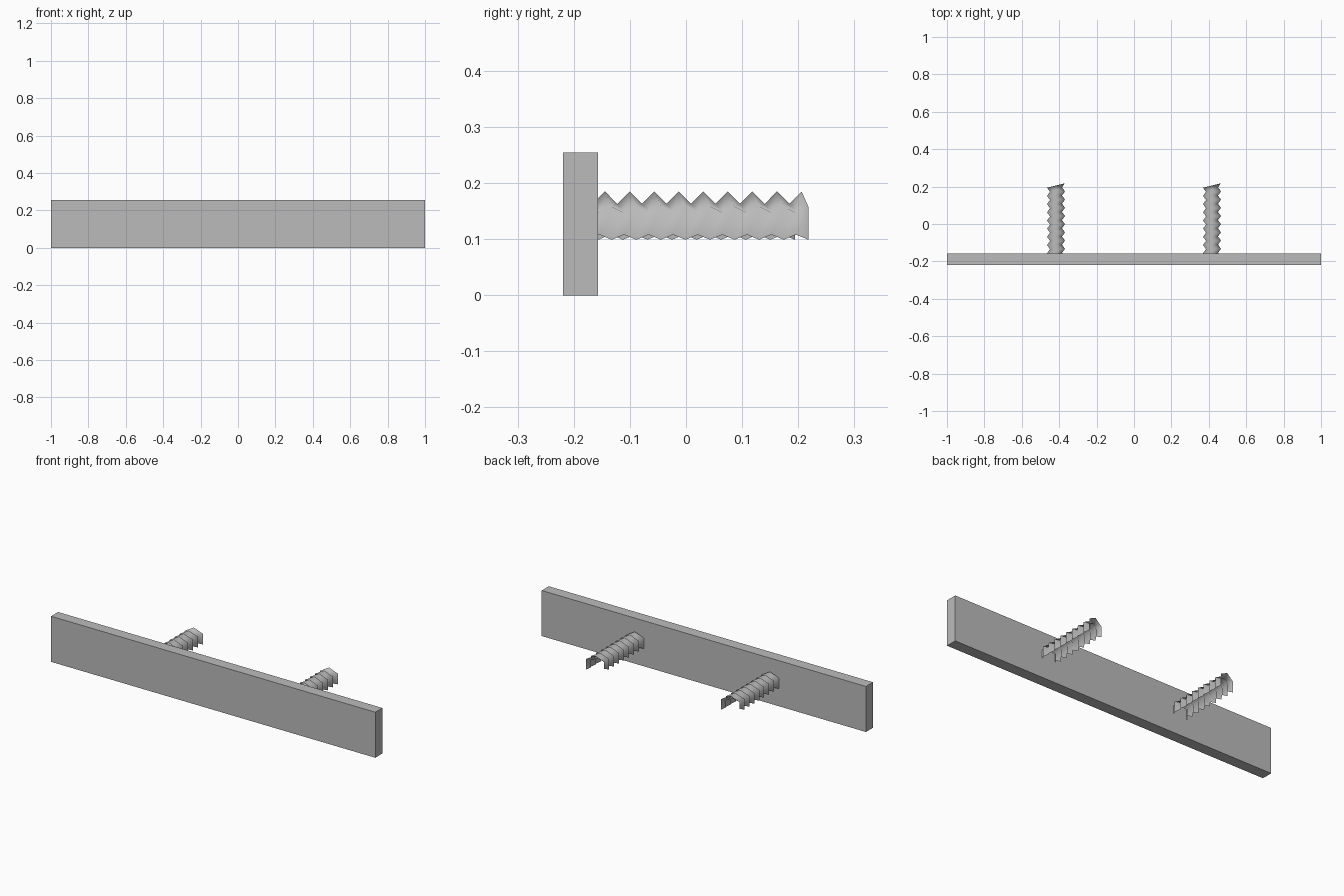
import bpy, bmesh

old = bpy.data.objects.get("Cube")
if old:
    bpy.data.objects.remove(old, do_unlink=True)

grey = bpy.data.materials.new("mid_grey")
grey.use_nodes = True
colour = (0.5, 0.5, 0.5, 1)
grey.diffuse_color = colour
grey.node_tree.nodes["Principled BSDF"].inputs["Base Color"].default_value = colour


def add_object(name, bm, location):
    mesh = bpy.data.meshes.new(name)
    bm.to_mesh(mesh)
    bm.free()
    mesh.materials.append(grey)
    obj = bpy.data.objects.new(name, mesh)
    obj.location = location
    bpy.context.collection.objects.link(obj)
    return obj


# Flat board
bm = bmesh.new()
bmesh.ops.create_cube(bm, size=1)
bmesh.ops.scale(bm, vec=(2, 0.062, 0.254), verts=bm.verts)
add_object("board", bm, (0, -0.188, 0.127))

# Threaded pegs: open-bottomed arch, alternating crest and root sections
PITCH = 0.0438
TIP = 0.206
LEAN = 0.012  # advance of the thread from one arch corner to the next
CREST = [(-0.048, 0.099), (-0.048, 0.158), (0, 0.185), (0.048, 0.158), (0.048, 0.099)]
ROOT = [(-0.032, 0.108), (-0.032, 0.147), (0, 0.163), (0.032, 0.147), (0.032, 0.108)]
SHIFT = [-1, -1, 0, 1, 1]


def threaded_peg(name, x):
    bm = bmesh.new()
    rings = []
    for i in range(19):
        section = ROOT if i % 2 else CREST
        y = TIP - i * PITCH / 2
        rings.append([bm.verts.new((px, y + s * LEAN, pz))
                      for (px, pz), s in zip(section, SHIFT)])
    for a, b in zip(rings, rings[1:]):
        for j in range(4):
            face = bm.faces.new((a[j], a[j + 1], b[j + 1], b[j]))
            face.smooth = True
    bmesh.ops.recalc_face_normals(bm, faces=bm.faces)
    # Make the upper surface the outside
    bm.normal_update()
    if sum(f.normal.z for f in bm.faces) < 0:
        bmesh.ops.reverse_faces(bm, faces=bm.faces)
    add_object(name, bm, (x, 0, 0))


for side, x in (("right", -0.417), ("left", 0.417)):
    threaded_peg(side + "_threaded_peg", x)
